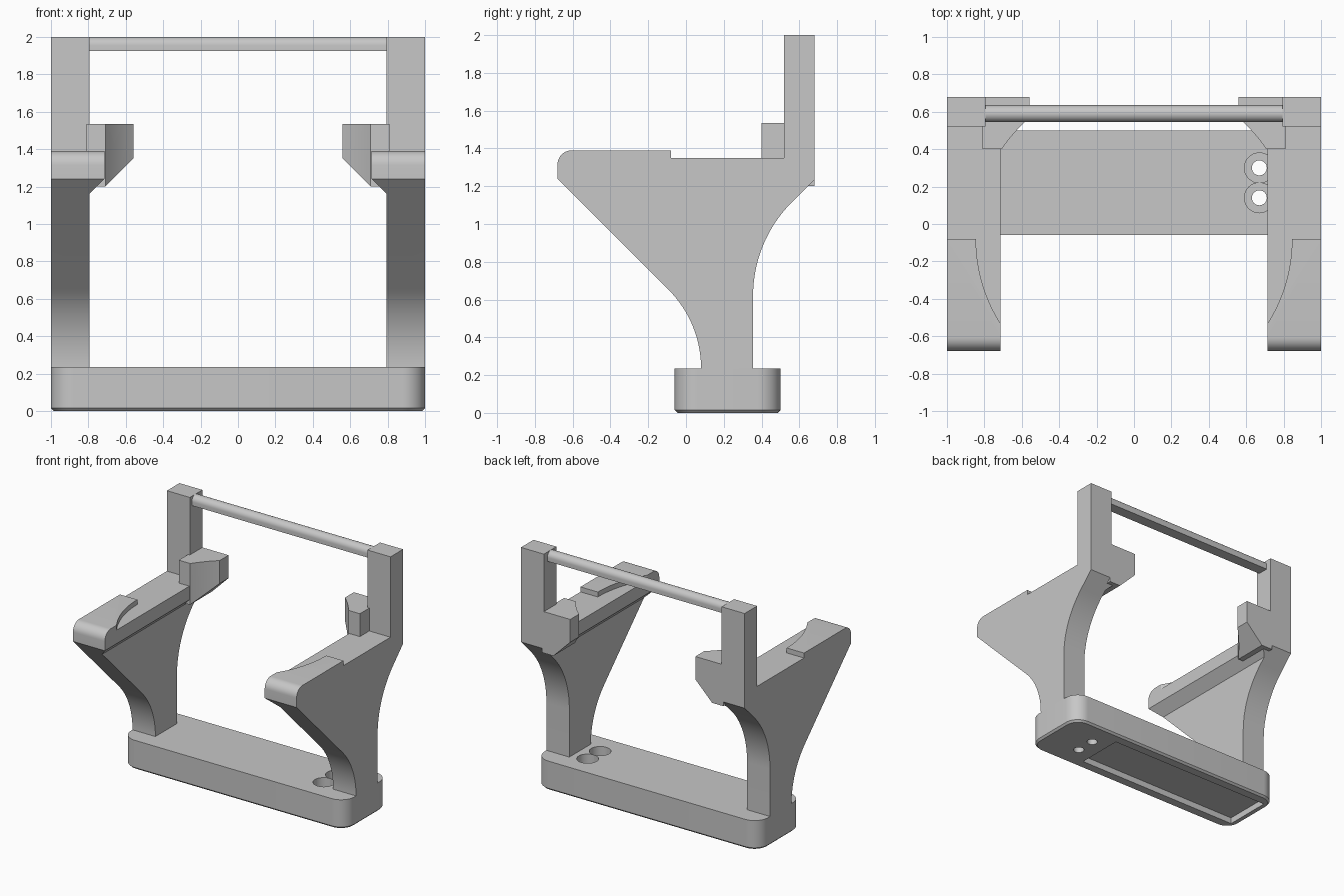
import bpy
import bmesh
from math import sin, cos, radians

cube = bpy.data.objects.get("Cube")
if cube:
    bpy.data.objects.remove(cube, do_unlink=True)

grey = bpy.data.materials.new("plain_grey")
grey.use_nodes = True
COLOUR = (0.57, 0.57, 0.57, 1)
grey.diffuse_color = COLOUR
for node in grey.node_tree.nodes:
    if node.type == 'BSDF_PRINCIPLED':
        node.inputs["Base Color"].default_value = COLOUR


def arc(cx, cy, r, start, end, steps=16):
    """Points along a circular arc, angles in degrees."""
    angles = [radians(start + (end - start) * i / steps) for i in range(steps + 1)]
    return [(cx + r * cos(a), cy + r * sin(a)) for a in angles]


def prism(name, outline, axis, low, high, chamfer=0):
    """Extrude a 2D outline along an axis, with an optional bottom chamfer."""
    place = {'x': lambda p, d: (d, p[0], p[1]),
             'y': lambda p, d: (p[0], d, p[1]),
             'z': lambda p, d: (p[0], p[1], d)}[axis]
    bm = bmesh.new()
    face = bm.faces.new([bm.verts.new(place(p, low)) for p in outline])
    rim = list(face.edges)
    extruded = bmesh.ops.extrude_face_region(bm, geom=[face], use_keep_orig=True)
    move = place((0, 0), high - low)
    bmesh.ops.translate(bm, vec=move,
                        verts=[v for v in extruded["geom"] if isinstance(v, bmesh.types.BMVert)])
    bmesh.ops.recalc_face_normals(bm, faces=bm.faces)
    if chamfer:
        bmesh.ops.bevel(bm, geom=rim, offset=chamfer, segments=1, affect='EDGES')
    mesh = bpy.data.meshes.new(name)
    bm.to_mesh(mesh)
    bm.free()
    mesh.materials.append(grey)
    obj = bpy.data.objects.new(name, mesh)
    bpy.context.collection.objects.link(obj)
    return obj


def activate(obj):
    bpy.ops.object.select_all(action='DESELECT')
    obj.select_set(True)
    bpy.context.view_layer.objects.active = obj


def cut(obj, cutter):
    """Subtract the cutter, then discard it."""
    activate(obj)
    mod = obj.modifiers.new("cut", 'BOOLEAN')
    mod.operation = 'DIFFERENCE'
    mod.solver = 'EXACT'
    mod.object = cutter
    bpy.ops.object.modifier_apply(modifier=mod.name)
    bpy.data.objects.remove(cutter, do_unlink=True)


def finish(obj, mirrored=False):
    activate(obj)
    bpy.ops.object.shade_smooth_by_angle(angle=radians(25))
    if mirrored:
        mod = obj.modifiers.new("mirror", 'MIRROR')
        mod.use_mirror_merge = False


def rectangle(x0, x1, y0, y1):
    return [(x0, y0), (x1, y0), (x1, y1), (x0, y1)]


# Base: rounded block, two counterbored holes and an underside pocket
R = 0.12
outline = (arc(1 - R, 0.5 - R, R, 0, 90, 12) + arc(R - 1, 0.5 - R, R, 90, 180, 12)
           + arc(R - 1, R - 0.06, R, 180, 270, 12) + arc(1 - R, R - 0.06, R, 270, 360, 12))
base = prism("base", outline, 'z', 0, 0.235, chamfer=0.015)
for y in (0.14, 0.30):
    for radius, bottom in ((0.08, 0.13), (0.04, -0.1)):
        circle = arc(0.67, y, radius, 0, 360, 32)[:-1]
        cut(base, prism("hole_cutter", circle, 'z', bottom, 0.4))
cut(base, prism("pocket_cutter", rectangle(-0.95, 0.53, 0.025, 0.415), 'z', -0.1, 0.05))
finish(base)

# Side arms with their rear columns, drawn as one side profile
profile = ([(0.08, 0.23)]
           + arc(-0.51, 0.235, 0.59, 0, 45)
           + [(-0.68, 1.24)]
           + arc(-0.605, 1.315, 0.075, 180, 90, 10)
           + [(0.45, 1.39), (0.45, 2.0), (0.68, 2.0), (0.68, 1.235)]
           + arc(1.055, 0.62, 0.7, 135, 180)
           + [(0.355, 0.23)])
arm = prism("side_arms", profile, 'x', 0.715, 1.0)

# Thin the lower arm, leaving a chamfered inner ledge on top
thinning = [(0.6, 0), (0.6, 1.24), (0.7, 1.255), (0.715, 1.24), (0.795, 1.16), (0.795, 0)]
cut(arm, prism("thinning_cutter", thinning, 'y', -1, 1))

# Sink the shelf behind a curved front pad and trim the column
shelf = (arc(0, -0.08, 0.845, -50, 0, 24)
         + [(1.1, -0.08), (1.1, 0.52), (0.795, 0.52), (0.795, 0.8), (0.5, 0.8)])
cut(arm, prism("shelf_cutter", shelf, 'z', 1.35, 2.2))
finish(arm, mirrored=True)

# Rear stops with a concave front and a sloping underside
stop_outline = [(0.56, 1.535), (0.56, 1.35), (0.71, 1.2), (0.81, 1.2), (0.81, 1.535)]
stop = prism("rear_stops", stop_outline, 'y', 0.40, 0.68)
cut(stop, prism("round_cutter", arc(0, -0.08, 0.855, 0, 360, 128)[:-1], 'z', 1.0, 1.8))
finish(stop, mirrored=True)

# Top crossbar: flat below, rounded above
bar_outline = [(0.635, 1.925)] + arc(0.59, 1.955, 0.045, 0, 180) + [(0.545, 1.925)]
finish(prism("crossbar", bar_outline, 'x', -0.8, 0.8))
